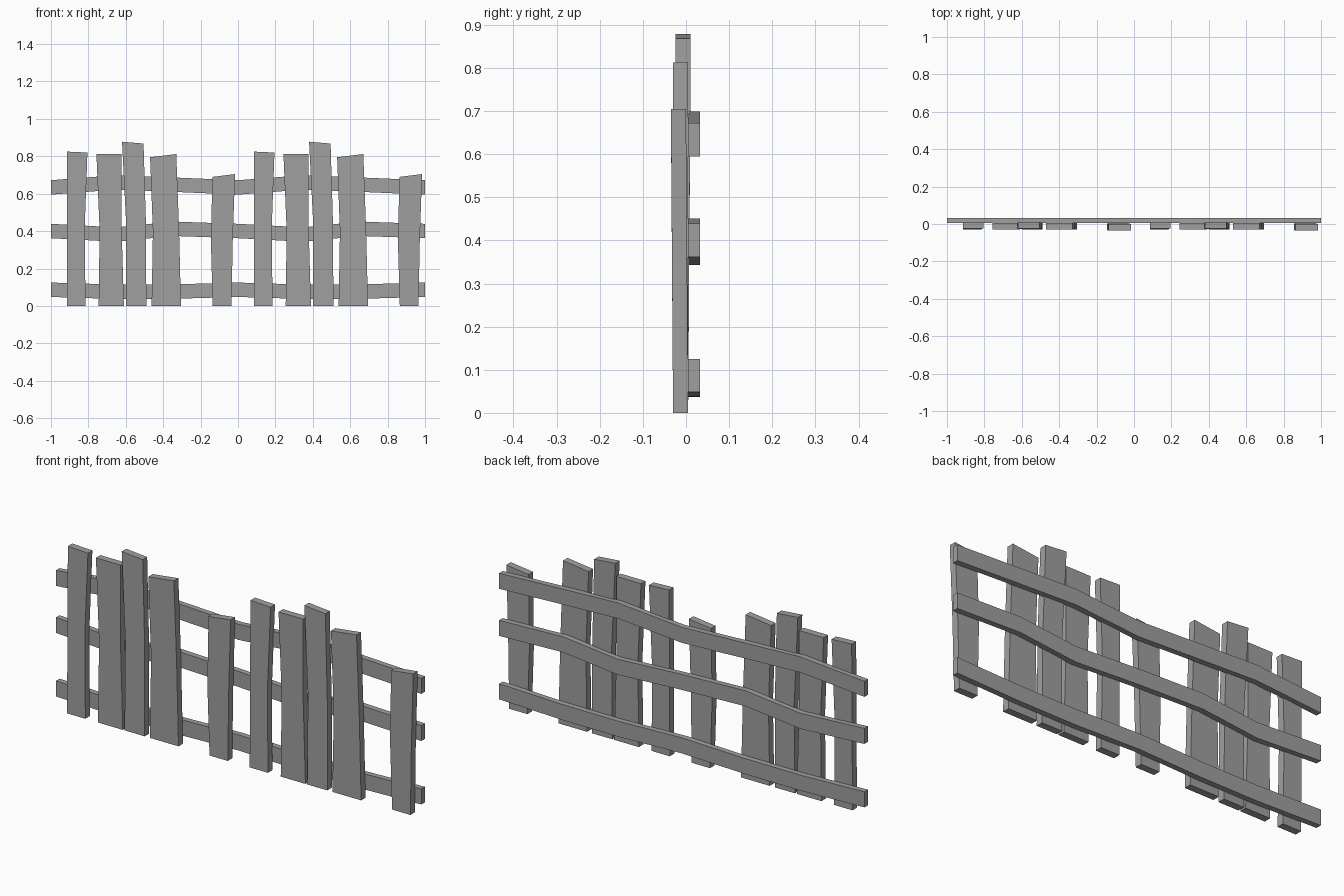
import bpy
import bmesh

cube = bpy.data.objects.get("Cube")
if cube:
    bpy.data.objects.remove(cube, do_unlink=True)

wood = bpy.data.materials.new("weathered_grey")
wood.use_nodes = True
GREY = (0.35, 0.35, 0.35, 1)
wood.diffuse_color = GREY
wood.node_tree.nodes["Principled BSDF"].inputs["Base Color"].default_value = GREY


def loft(name, rings):
    """Board made by joining four-cornered sections, capped at both ends."""
    bm = bmesh.new()
    rows = [[bm.verts.new(p) for p in ring] for ring in rings]
    for a, b in zip(rows, rows[1:]):
        for i in range(4):
            j = (i + 1) % 4
            bm.faces.new((a[i], a[j], b[j], b[i]))
    bm.faces.new(rows[0])
    bm.faces.new(rows[-1])
    bmesh.ops.recalc_face_normals(bm, faces=bm.faces)
    mesh = bpy.data.meshes.new(name)
    bm.to_mesh(mesh)
    bm.free()
    mesh.materials.append(wood)
    obj = bpy.data.objects.new(name, mesh)
    bpy.context.collection.objects.link(obj)


THICK = 0.035


def picket(name, bottom, middle, top, heights, lean, shift):
    """Crooked upright: left/right edges at three levels, leaning in y."""
    zl, zr = heights
    levels = [(bottom, 0, 0, 0), (middle, zl / 2, zr / 2, lean / 2), (top, zl, zr, lean)]
    rings = []
    for (x0, x1), z0, z1, dy in levels:
        y = -0.03 + dy
        x0, x1 = x0 + shift, x1 + shift
        rings.append([(x0, y, z0), (x1, y, z1), (x1, y + THICK, z1), (x0, y + THICK, z0)])
    loft(name, rings)


# Uprights of one panel: bottom, middle and top edges, corner heights, lean
PICKETS = [
    ((-.915, -.815), (-.915, -.82), (-.915, -.805), (.825, .82), .006),
    ((-.745, -.61), (-.74, -.622), (-.757, -.622), (.812, .812), 0),
    ((-.60, -.49), (-.598, -.492), (-.62, -.505), (.878, .868), .006),
    ((-.462, -.305), (-.455, -.315), (-.47, -.33), (.795, .812), 0),
    ((-.135, -.035), (-.145, -.028), (-.137, -.016), (.69, .705), -.005),
]
for panel, shift in (("right", 0), ("left", 1)):
    for n, spec in enumerate(PICKETS, 1):
        picket(f"{panel}_picket_{n}", *spec, shift)

# Rails bend at the same stations in both panels
STATIONS = (-1, -.65, -.35, 0)
RAILS = {
    "top_rail": (.595, .622, .61, .595),
    "middle_rail": (.362, .343, .374, .362),
    "bottom_rail": (.048, .037, .038, .048),
}
for name, lows in RAILS.items():
    path = list(zip(STATIONS, lows))
    path += [(x + 1, z) for x, z in path[1:]]
    loft(name, [[(x, .005, z), (x, .033, z), (x, .033, z + .077), (x, .005, z + .077)]
                for x, z in path])
